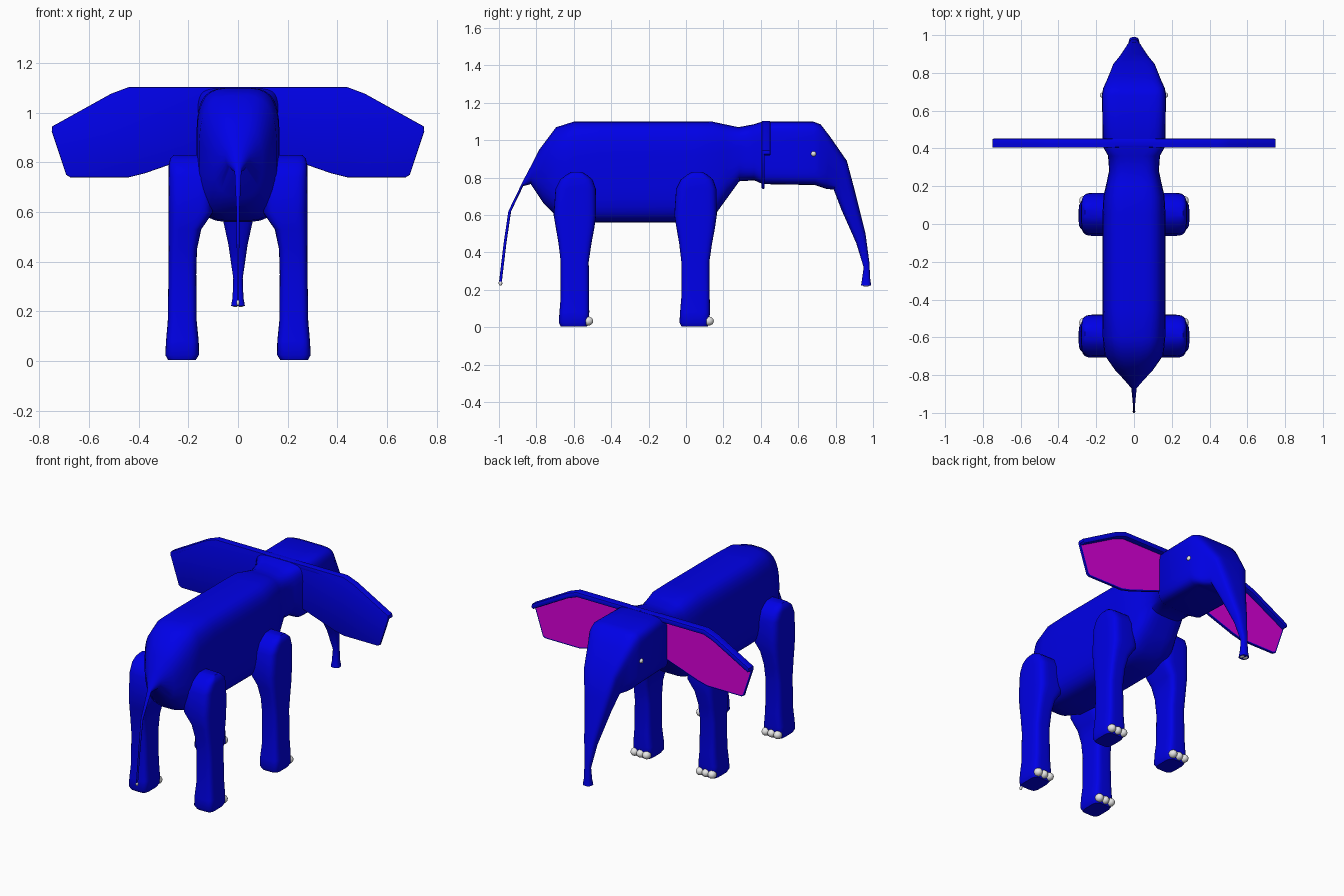
import bpy, bmesh, math
from mathutils import Vector

cube = bpy.data.objects.get("Cube")
if cube:
    bpy.data.objects.remove(cube)


def material(name, rgb):
    m = bpy.data.materials.new(name)
    m.use_nodes = True
    m.diffuse_color = (*rgb, 1)
    m.node_tree.nodes["Principled BSDF"].inputs["Base Color"].default_value = (*rgb, 1)
    return m


blue = material("blue skin", (0, 0, 0.8))
pink = material("magenta inner ear", (0.7, 0, 0.7))
pale = material("pale nail", (0.8, 0.8, 0.8))


def finish(name, bm, mats, angle=40):
    bmesh.ops.recalc_face_normals(bm, faces=bm.faces)
    mesh = bpy.data.meshes.new(name)
    bm.to_mesh(mesh)
    bm.free()
    ob = bpy.data.objects.new(name, mesh)
    bpy.context.collection.objects.link(ob)
    for m in mats:
        mesh.materials.append(m)
    bpy.ops.object.select_all(action="DESELECT")
    ob.select_set(True)
    bpy.context.view_layer.objects.active = ob
    bpy.ops.object.shade_smooth_by_angle(angle=math.radians(angle))
    return ob


def ring(bm, centre, u, v, power, n=32):
    """Rounded-box cross-section spanned by half-axes u and v."""
    verts = []
    for i in range(n):
        a = 2 * math.pi * (i + 0.5) / n
        c, s = math.cos(a), math.sin(a)
        p = centre + u * math.copysign(abs(c) ** (2 / power), c) \
            + v * math.copysign(abs(s) ** (2 / power), s)
        verts.append(bm.verts.new(p))
    return verts


def loft(bm, rings):
    n = len(rings[0])
    for a, b in zip(rings, rings[1:]):
        for i in range(n):
            j = (i + 1) % n
            bm.faces.new((a[i], a[j], b[j], b[i]))
    bm.faces.new(rings[0])
    bm.faces.new(rings[-1])


def ball(name, centre, scale):
    bm = bmesh.new()
    bmesh.ops.create_uvsphere(bm, u_segments=16, v_segments=10, radius=1)
    for v in bm.verts:
        v.co = Vector(centre) + v.co * Vector(scale)
    finish(name, bm, [pale], 60)


def plate(bm, outline, y0, y1, bevel):
    """Upright slab from an x-z outline, with softened rims; returns its +y face."""
    back = [bm.verts.new((x, y0, z)) for x, z in outline]
    front = [bm.verts.new((x, y1, z)) for x, z in outline]
    for i in range(len(outline)):
        j = (i + 1) % len(outline)
        bm.faces.new((back[i], back[j], front[j], front[i]))
    bm.faces.new(back)
    bm.faces.new(front)
    bmesh.ops.recalc_face_normals(bm, faces=bm.faces)
    rims = [e for e in bm.edges if abs(e.verts[0].co.y - e.verts[1].co.y) < .001]
    bmesh.ops.bevel(bm, geom=rims, offset=bevel, segments=2, affect="EDGES", profile=.5)
    return max(bm.faces, key=lambda f: f.calc_center_median().y)


# Tail, body, head and trunk: top y, top z, bottom y, bottom z, half width, squareness
SECTIONS = [
    (-1.0, .24, -.985, .24, .005, 2), (-.975, .45, -.96, .45, .005, 2),
    (-.95, .62, -.935, .62, .007, 2), (-.87, .785, -.87, .755, .014, 2),
    (-.825, .87, -.83, .765, .05, 2), (-.785, .95, -.76, .66, .1, 2.4),
    (-.695, 1.07, -.69, .59, .157, 3), (-.6, 1.1, -.6, .565, .166, 3.7),
    (-.45, 1.1, -.47, .56, .168, 4), (.05, 1.1, .02, .56, .168, 4),
    (.14, 1.1, .155, .6, .162, 4), (.21, 1.085, .22, .69, .146, 3.7),
    (.28, 1.07, .285, .78, .132, 3.5), (.36, 1.085, .365, .785, .138, 4),
    (.41, 1.1, .41, .765, .165, 6), (.68, 1.1, .69, .76, .17, 6),
    (.72, 1.085, .72, .75, .163, 6), (.77, 1.02, .75, .74, .143, 5.5),
    (.86, .89, .79, .735, .112, 5), (.90, .74, .83, .63, .082, 3.5),
    (.96, .5, .91, .45, .039, 2.7), (.98, .35, .95, .32, .019, 2.5),
    (.985, .26, .94, .25, .022, 2.5), (.99, .222, .935, .222, .028, 2.5)]
bm = bmesh.new()
rings = []
for yt, zt, yb, zb, w, power in SECTIONS:
    top, bottom = Vector((0, yt, zt)), Vector((0, yb, zb))
    rings.append(ring(bm, (top + bottom) / 2, Vector((w, 0, 0)), (top - bottom) / 2, power))
loft(bm, rings)
finish("body_and_trunk", bm, [blue])

# Pale tips on tail and trunk
ball("tail_tip", (0, -.992, .236), (.007, .01, .013))
for side in (-1, 1):
    ball("nostril", (side * .012, .963, .223), (.01, .018, .006))

# Legs: z, back y, front y, inner x, outer x
LEG = [
    (.005, -.08, .062, .17, .282), (.025, -.09, .07, .157, .293),
    (.08, -.087, .073, .158, .29), (.16, -.08, .072, .166, .283),
    (.35, -.08, .07, .168, .28), (.45, -.092, .085, .165, .28),
    (.53, -.106, .1, .148, .28), (.6, -.118, .11, .1, .28),
    (.74, -.108, .108, .1, .28), (.79, -.083, .09, .1, .279),
    (.815, -.05, .06, .1, .273), (.83, -.025, .035, .1, .26)]
for place, yc in (("hind", -.59), ("front", .055)):
    for side, sx in (("left", 1), ("right", -1)):
        bm = bmesh.new()
        rings = []
        for z, y0, y1, x0, x1 in LEG:
            centre = Vector((sx * (x0 + x1) / 2, yc + (y0 + y1) / 2, z))
            rings.append(ring(bm, centre, Vector(((x1 - x0) / 2, 0, 0)),
                              Vector((0, (y1 - y0) / 2, 0)), 4.5))
        loft(bm, rings)
        finish(f"{place}_leg_{side}", bm, [blue])
        for k in range(3):
            ball(f"{place}_{side}_nail", (sx * (.184 + .041 * k), yc + .067, .033),
                 (.024, .027, .024))

# Ears: thin flaps with a coloured inner face, hung from a thick upper rim
EAR = [(.1, 1.103), (.44, 1.103), (.51, 1.077), (.748, .945), (.75, .925),
       (.692, .75), (.675, .74), (.44, .74), (.375, .756), (.1, .852)]
RIM = [(0, 1.103), (.44, 1.103), (.51, 1.077), (.748, .945), (.75, .925),
       (.738, .917), (.5, 1.047), (.435, 1.071), (0, 1.071)]
for side, sx in (("left", 1), ("right", -1)):
    bm = bmesh.new()
    inner = plate(bm, [(sx * x, z) for x, z in EAR], .405, .42, .004)
    bmesh.ops.inset_individual(bm, faces=[inner], thickness=.004)
    inner.material_index = 1
    finish(f"ear_{side}", bm, [blue, pink])
    bm = bmesh.new()
    plate(bm, [(sx * x, z) for x, z in RIM], .405, .452, .008)
    finish(f"ear_rim_{side}", bm, [blue])
    ball(f"eye_{side}", (sx * .167, .682, .927), (.014, .014, .014))
